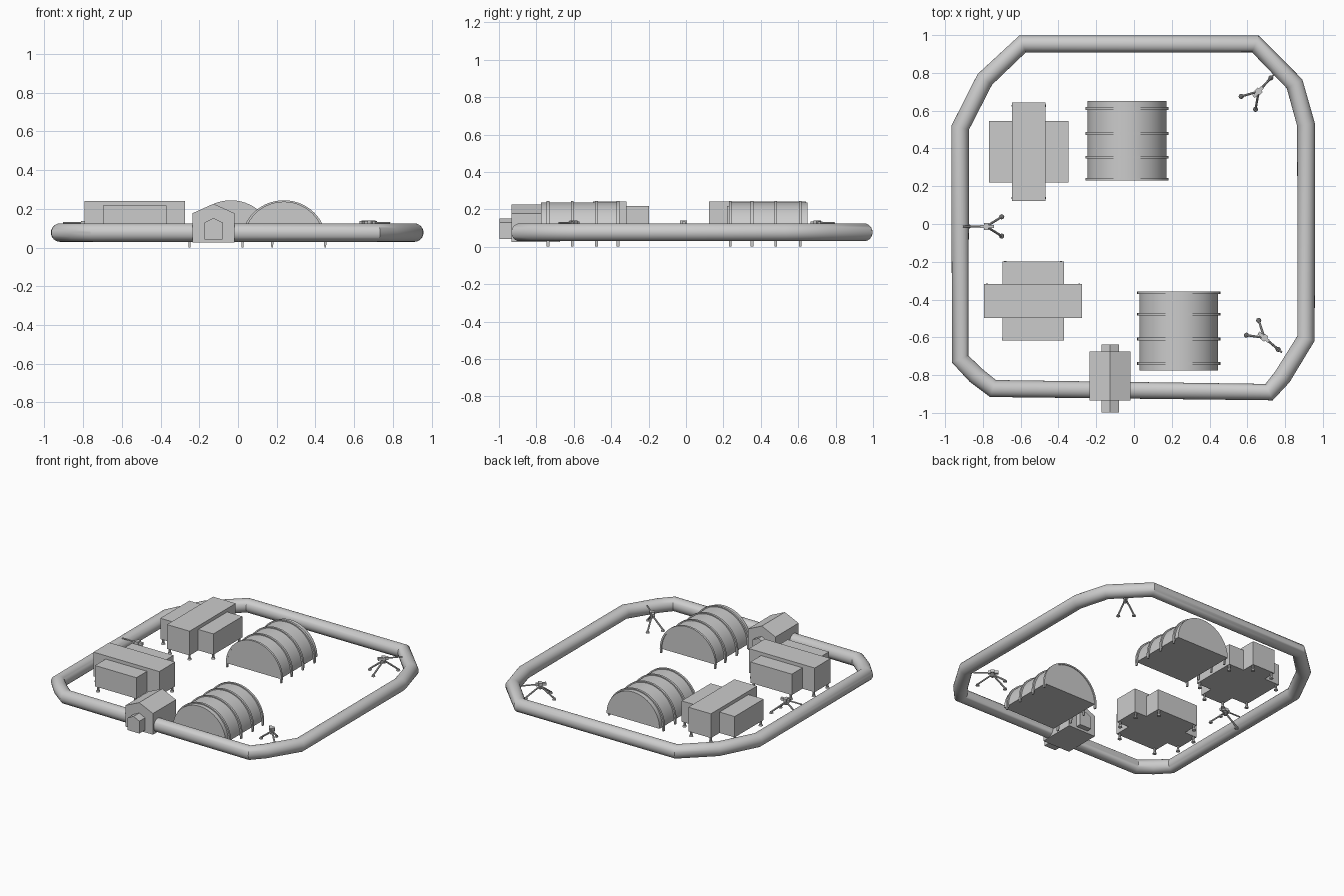
import bpy, bmesh, math
from mathutils import Vector, Matrix

if "Cube" in bpy.data.objects:
    bpy.data.objects.remove(bpy.data.objects["Cube"])

GROUND = 0.03


def finish(bm, name, smooth=False):
    bmesh.ops.recalc_face_normals(bm, faces=bm.faces)
    me = bpy.data.meshes.new(name)
    bm.to_mesh(me)
    bm.free()
    ob = bpy.data.objects.new(name, me)
    bpy.context.collection.objects.link(ob)
    if smooth:
        bpy.ops.object.select_all(action='DESELECT')
        ob.select_set(True)
        bpy.context.view_layer.objects.active = ob
        bpy.ops.object.shade_smooth_by_angle(angle=math.radians(35))
    return ob


def add_box(bm, lo, hi):
    lo, hi = Vector(lo), Vector(hi)
    m = Matrix.Translation((lo + hi) / 2) @ Matrix.Diagonal((*(hi - lo), 1))
    bmesh.ops.create_cube(bm, size=1, matrix=m)


def add_rod(bm, a, b, r1, r2=None, n=10):
    a, b = Vector(a), Vector(b)
    rot = (b - a).to_track_quat('Z', 'Y').to_matrix().to_4x4()
    bmesh.ops.create_cone(bm, cap_ends=True, segments=n, radius1=r1, radius2=r1 if r2 is None else r2,
                          depth=(b - a).length, matrix=Matrix.Translation((a + b) / 2) @ rot)


def add_prism(bm, profile, y0, y1):
    # extrude an x/z outline along y
    f = bm.faces.new([bm.verts.new((x, y0, z)) for x, z in profile])
    ext = bmesh.ops.extrude_face_region(bm, geom=[f], use_keep_orig=True)
    vs = [v for v in ext['geom'] if isinstance(v, bmesh.types.BMVert)]
    bmesh.ops.translate(bm, verts=vs, vec=(0, y1 - y0, 0))


# perimeter barrier: round tube along a closed outline
outline = [(-0.59, 0.953), (0.643, 0.953), (0.85, 0.742), (0.911, 0.525), (0.911, -0.605), (0.785, -0.81),
           (0.715, -0.89), (-0.747, -0.871), (-0.838, -0.80), (-0.92, -0.715), (-0.92, 0.51), (-0.79, 0.765)]
bm = bmesh.new()
rings = []
N = 24
for i, p in enumerate(outline):
    p = Vector(p)
    d1 = (p - Vector(outline[i - 1])).normalized()
    d2 = (Vector(outline[(i + 1) % len(outline)]) - p).normalized()
    t = (d1 + d2).normalized()
    side = Vector((t.y, -t.x))
    rings.append([bm.verts.new((*(p + side * 0.0475 * math.cos(2 * math.pi * k / N)),
                                0.077 + 0.0475 * math.sin(2 * math.pi * k / N))) for k in range(N)])
for i, r in enumerate(rings):
    q = rings[i - 1]
    for k in range(N):
        bm.faces.new((q[k], q[k - 1], r[k - 1], r[k]))
finish(bm, "perimeter_barrier", True)


# half-round shelters with external hoops
def shelter(name, cx, y0, y1, hoops):
    bm = bmesh.new()
    arc = [math.pi * k / 28 for k in range(29)]
    add_prism(bm, [(cx + 0.209 * math.cos(a), GROUND + 0.207 * math.sin(a)) for a in arc], y0, y1)
    finish(bm, name + "_shell", True)
    bm = bmesh.new()
    outer = [(cx + 0.220 * math.cos(a), GROUND + 0.214 * math.sin(a)) for a in arc]
    inner = [(cx + 0.207 * math.cos(a), GROUND + 0.204 * math.sin(a)) for a in reversed(arc)]
    # hoop ends run down into the ground as pegs
    prof = [(cx + 0.218, 0)] + outer + [(cx - 0.218, 0), (cx - 0.209, 0)] + inner + [(cx + 0.209, 0)]
    for y in hoops:
        add_prism(bm, prof, y - 0.0075, y + 0.0075)
    finish(bm, name + "_hoops", True)


shelter("rear_shelter", -0.037, 0.23, 0.65, (0.611, 0.48, 0.353, 0.237))
shelter("front_shelter", 0.237, -0.775, -0.362, (-0.738, -0.608, -0.478, -0.364))


# cross-shaped cabins on stilts
def cabin(name, cx, cy, turned):
    bm = bmesh.new()
    rot = Matrix.Rotation(math.pi / 2 if turned else 0, 4, 'Z')
    main, wing = (0.0895, 0.26), (0.2095, 0.1635)
    for (hx, hy), top in ((main, 0.241), (wing, 0.217)):
        add_box(bm, (-hx, -hy, 0.068), (hx, hy, top))
    body = bm.copy()
    bm.clear()
    for hx, hy in (main, wing):
        for sx in (-1, 1):
            for sy in (-1, 1):
                x, y = sx * (hx - 0.012), sy * (hy - 0.016)
                add_rod(bm, (x, y, GROUND + 0.008), (x, y, 0.07), 0.008)
                add_rod(bm, (x, y, GROUND), (x, y, GROUND + 0.01), 0.014, 0.011)
    for mesh, part in ((body, "_body"), (bm, "_stilts")):
        ob = finish(mesh, name + part)
        ob.matrix_world = Matrix.Translation((cx, cy, 0)) @ rot


cabin("rear_cabin", -0.557, 0.382, False)
cabin("front_cabin", -0.534, -0.407, True)


# gabled gatehouse with a through passage porch at both ends
def gable(name, x0, x1, y0, y1, base, eave, apex):
    bm = bmesh.new()
    add_prism(bm, [(x0, base), (x1, base), (x1, eave), ((x0 + x1) / 2, apex), (x0, eave)], y0, y1)
    finish(bm, name)


gable("gatehouse", -0.235, -0.018, -0.934, -0.674, 0.026, 0.177, 0.226)
gable("gatehouse_porch", -0.172, -0.08, -0.998, -0.637, 0.042, 0.13, 0.152)


# tripod sentry guns, built facing +x and then turned
def sentry(name, x, y, angle):
    place = Matrix.Translation((x, y, 0)) @ Matrix.Rotation(math.radians(angle), 4, 'Z')
    bm = bmesh.new()
    for deg in (0, 148, -148):
        m = Matrix.Rotation(math.radians(deg), 3, 'Z')
        add_rod(bm, m @ Vector((0.008, 0, 0.108)), m @ Vector((0.096, 0, 0.04)), 0.006, n=8)
        add_rod(bm, m @ Vector((0.096, 0, GROUND)), m @ Vector((0.096, 0, 0.042)), 0.014, 0.009, 8)
    add_rod(bm, (0, 0, 0.095), (0, 0, 0.122), 0.012)
    finish(bm, name + "_tripod").matrix_world = place
    bm = bmesh.new()
    add_box(bm, (-0.04, -0.009, 0.118), (0.03, 0.009, 0.136))
    add_box(bm, (-0.012, -0.018, 0.12), (0.012, 0.018, 0.14))
    add_rod(bm, (0.03, 0, 0.127), (0.122, 0, 0.127), 0.005, n=8)
    finish(bm, name + "_gun").matrix_world = place


sentry("left_sentry", -0.782, -0.013, 180)
sentry("rear_sentry", 0.66, 0.702, 48)
sentry("front_sentry", 0.69, -0.602, -40)
